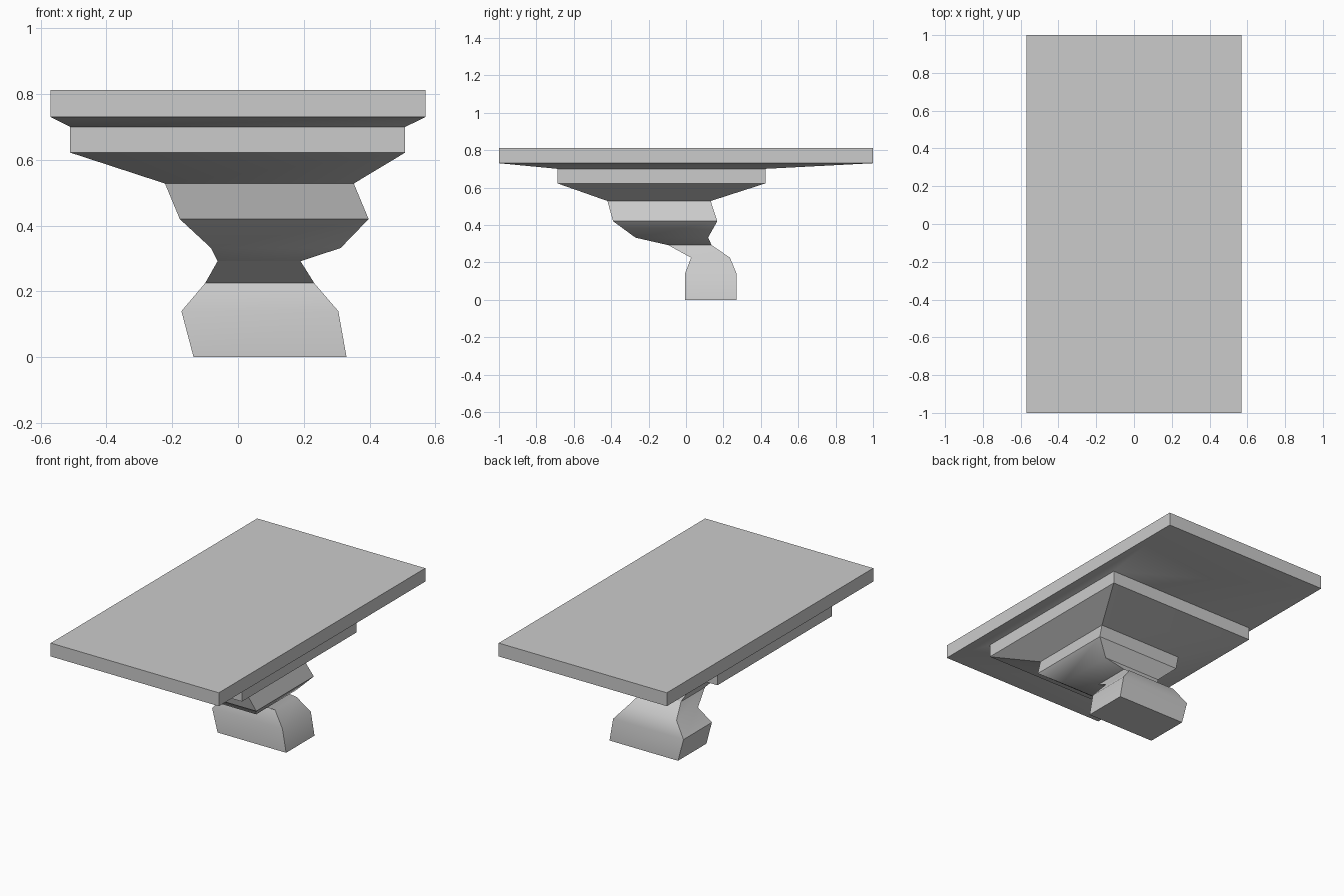
import bpy, bmesh, math

if "Cube" in bpy.data.objects:
    bpy.data.objects.remove(bpy.data.objects["Cube"])


def loft(name, rings, cap_bottom=False, cap_top=False, angle=30):
    """Skin rectangular rings given as (z, x0, x1, y0, y1), bottom to top."""
    bm = bmesh.new()
    loops = [[bm.verts.new(p) for p in ((x0, y0, z), (x1, y0, z), (x1, y1, z), (x0, y1, z))]
             for z, x0, x1, y0, y1 in rings]
    for low, high in zip(loops, loops[1:]):
        for i in range(4):
            j = (i + 1) % 4
            bm.faces.new((low[i], low[j], high[j], high[i]))
    if cap_bottom:
        bm.faces.new(loops[0][::-1])
    if cap_top:
        bm.faces.new(loops[-1])
    mesh = bpy.data.meshes.new(name)
    bm.to_mesh(mesh)
    bm.free()
    obj = bpy.data.objects.new(name, mesh)
    bpy.context.collection.objects.link(obj)
    bpy.ops.object.select_all(action='DESELECT')
    obj.select_set(True)
    bpy.context.view_layer.objects.active = obj
    bpy.ops.object.shade_smooth_by_angle(angle=math.radians(angle))
    return obj


# Rings shared by neighbouring parts, so the shells meet exactly
neck = (0.292, -0.062, 0.19, -0.095, 0.137)
block_top = (0.528, -0.222, 0.352, -0.42, 0.132)
ledge_top = (0.70, -0.51, 0.508, -0.687, 0.424)

# Offset foot with softly shaded front, pinching in to the neck
loft("foot", [
    (0.0, -0.135, 0.33, -0.005, 0.27),
    (0.14, -0.172, 0.305, -0.005, 0.27),
    (0.225, -0.10, 0.232, 0.027, 0.235),
    neck], cap_bottom=True, angle=45)

# Flared block above the neck
loft("pedestal_block", [
    neck,
    (0.332, -0.082, 0.312, -0.27, 0.118),
    (0.42, -0.177, 0.397, -0.39, 0.167),
    block_top])

# Wide ledge under the slab
loft("ledge", [
    block_top,
    (0.622, -0.51, 0.508, -0.687, 0.424),
    ledge_top])

# Top slab with sloping underside
loft("top_slab", [
    ledge_top,
    (0.73, -0.57, 0.57, -1.0, 1.0),
    (0.812, -0.57, 0.57, -1.0, 1.0)], cap_top=True)
